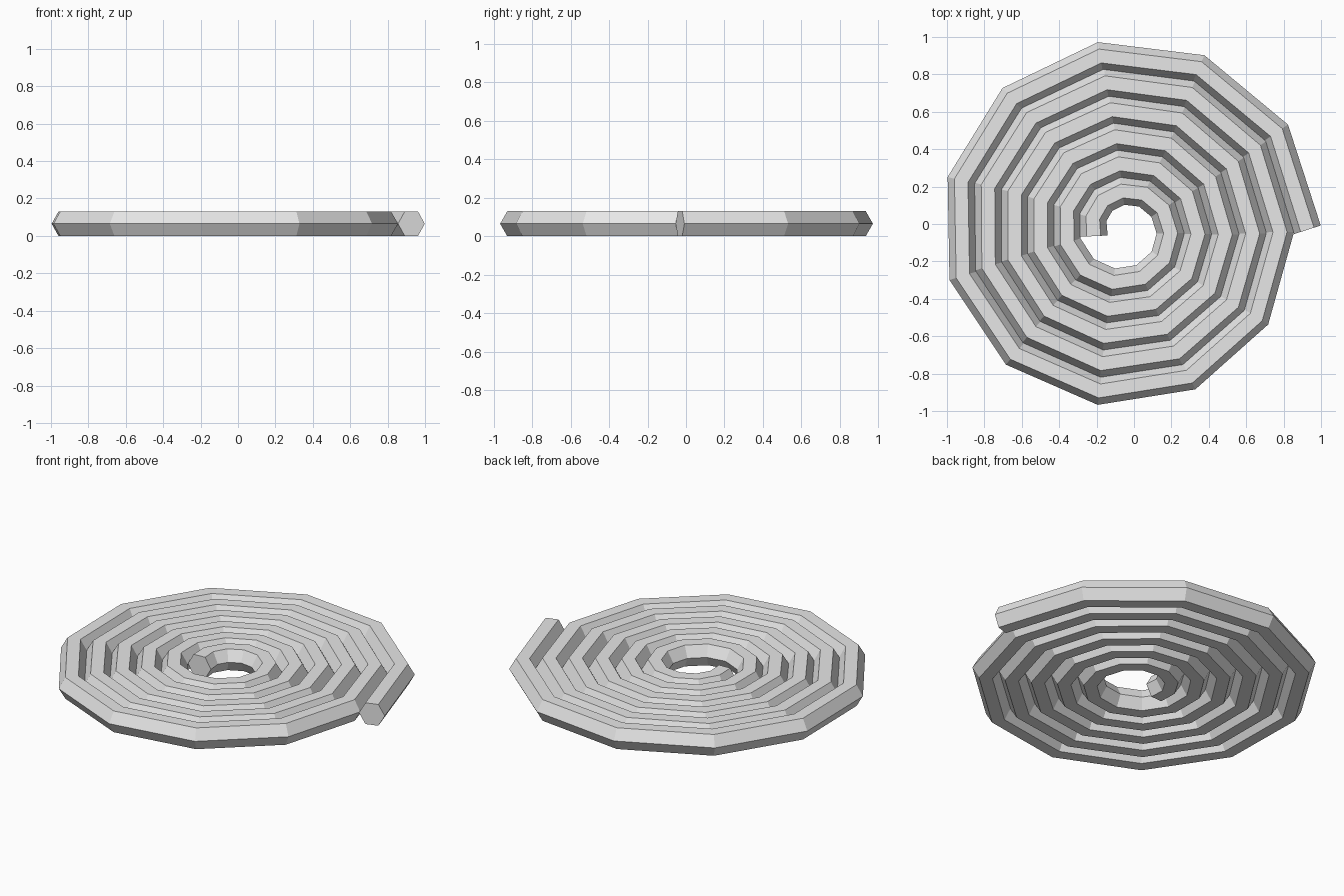
import bpy, bmesh, math
from mathutils import Vector

if "Cube" in bpy.data.objects:
    bpy.data.objects.remove(bpy.data.objects["Cube"], do_unlink=True)

STEPS = 61                      # straight segments along the coil
TURN = math.radians(32.65)      # bend at every joint
START_R, END_R = 0.978, 0.168   # coil radius, outside to inside
CENTRE = Vector((-0.051, -0.031, 0.065))
TUBE_R = 0.075                  # hexagonal tube radius
SIDES = 6

# Path of the coil
path = []
for k in range(STEPS + 1):
    r = START_R + (END_R - START_R) * k / STEPS
    path.append(CENTRE + Vector((r * math.cos(k * TURN), r * math.sin(k * TURN), 0)))

# Hexagonal rings, square to the path at the ends and mitred at the joints
bm = bmesh.new()
rings = []
for k, p in enumerate(path):
    before = (p - path[k - 1]).normalized() if k > 0 else Vector()
    after = (path[k + 1] - p).normalized() if k < STEPS else Vector()
    tangent = (before + after).normalized()
    side = Vector((tangent.y, -tangent.x, 0))
    ring = []
    for i in range(SIDES):
        a = math.tau * i / SIDES
        ring.append(bm.verts.new(p + TUBE_R * (side * math.cos(a) + Vector((0, 0, math.sin(a))))))
    rings.append(ring)

# Walls and end caps
for a, b in zip(rings, rings[1:]):
    for i in range(SIDES):
        j = (i + 1) % SIDES
        bm.faces.new((a[i], a[j], b[j], b[i]))
bm.faces.new(rings[0])
bm.faces.new(rings[-1])
bmesh.ops.recalc_face_normals(bm, faces=bm.faces)

mesh = bpy.data.meshes.new("spiral_coil")
bm.to_mesh(mesh)
bm.free()
coil = bpy.data.objects.new("spiral_coil", mesh)
bpy.context.collection.objects.link(coil)

# Plain light grey
grey = bpy.data.materials.new("light_grey")
grey.use_nodes = True
grey.diffuse_color = (0.8, 0.8, 0.8, 1)
grey.node_tree.nodes["Principled BSDF"].inputs["Base Color"].default_value = (0.8, 0.8, 0.8, 1)
mesh.materials.append(grey)
